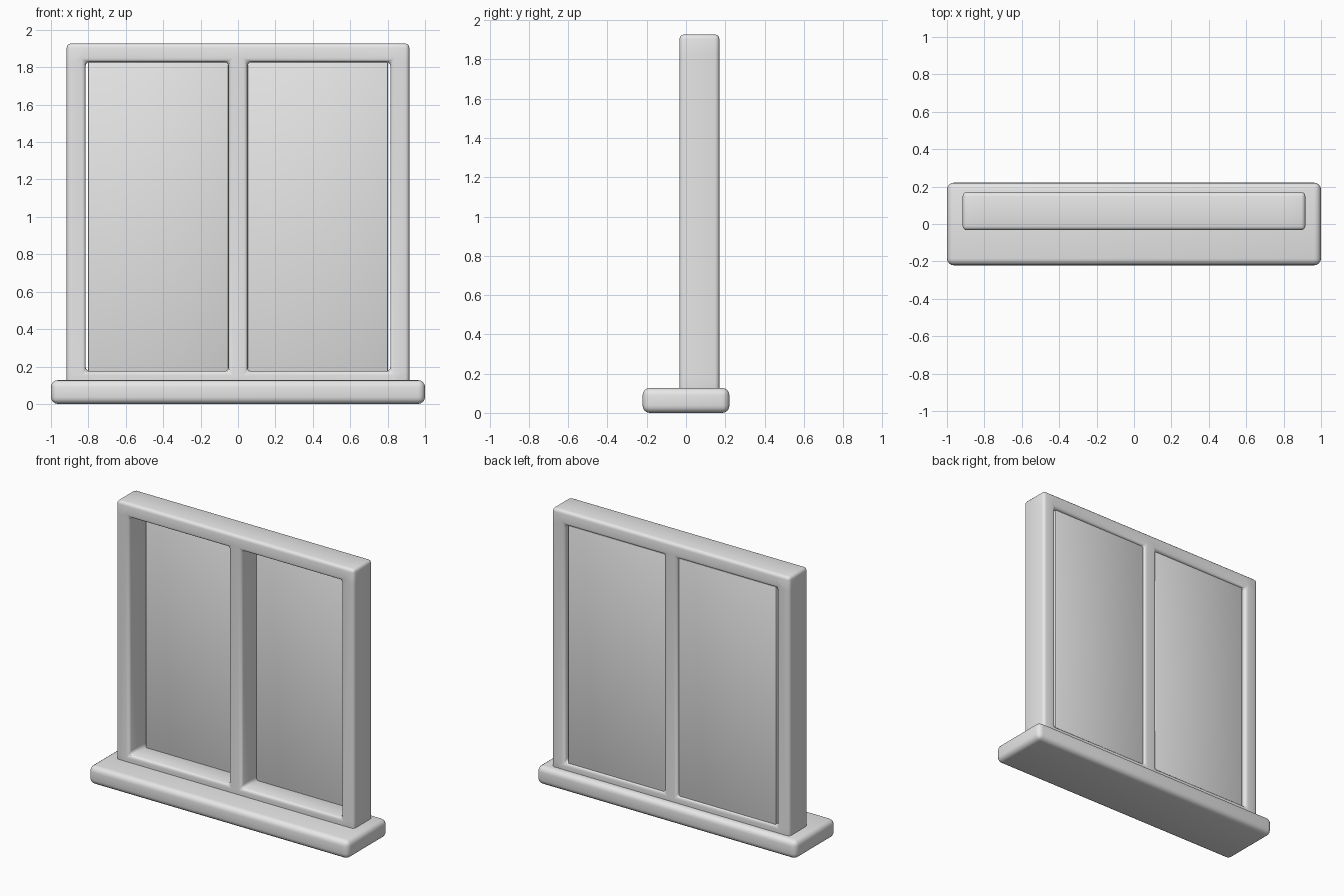
import bpy, bmesh, math

if "Cube" in bpy.data.objects:
    bpy.data.objects.remove(bpy.data.objects["Cube"])

paint = bpy.data.materials.new("light_grey")
paint.diffuse_color = (0.8, 0.8, 0.8, 1)
paint.use_nodes = True
paint.node_tree.nodes["Principled BSDF"].inputs["Base Color"].default_value = paint.diffuse_color


def finish(name, bm, bevel, segments):
    """Turn a bmesh into a smooth, rounded object."""
    bmesh.ops.recalc_face_normals(bm, faces=bm.faces)
    mesh = bpy.data.meshes.new(name)
    bm.to_mesh(mesh)
    bm.free()
    obj = bpy.data.objects.new(name, mesh)
    bpy.context.collection.objects.link(obj)
    mesh.materials.append(paint)
    mod = obj.modifiers.new("round", 'BEVEL')
    mod.width = bevel
    mod.segments = segments
    mod.limit_method = 'ANGLE'
    mod.angle_limit = math.radians(40)
    bpy.ops.object.select_all(action='DESELECT')
    obj.select_set(True)
    bpy.context.view_layer.objects.active = obj
    bpy.ops.object.modifier_apply(modifier=mod.name)
    bpy.ops.object.shade_smooth_by_angle(angle=math.radians(35))
    return obj


def box(name, x, y, z, bevel, segments=3):
    bm = bmesh.new()
    bmesh.ops.create_cube(bm, size=1)
    for v in bm.verts:
        v.co = [r[0] if c < 0 else r[1] for c, r in zip(v.co, (x, y, z))]
    return finish(name, bm, bevel, segments)


# Sill
box("sill", (-1, 1), (-0.221, 0.221), (0, 0.127), 0.037, 4)

# Frame with two openings: a grid of cells, the pane cells left out, then extruded
xs = [-0.916, -0.815, -0.05, 0.05, 0.815, 0.916]
zs = [0.07, 0.175, 1.828, 1.927]
front, back = -0.033, 0.17
bm = bmesh.new()
grid = [[bm.verts.new((x, front, z)) for z in zs] for x in xs]
for i in range(5):
    for j in range(3):
        if j == 1 and i in (1, 3):
            continue
        bm.faces.new((grid[i][j], grid[i + 1][j], grid[i + 1][j + 1], grid[i][j + 1]))
ext = bmesh.ops.extrude_face_region(bm, geom=bm.faces[:], use_keep_orig=True)
for v in ext["geom"]:
    if isinstance(v, bmesh.types.BMVert):
        v.co.y = back
finish("window_frame", bm, 0.022, 3)

# Panes, set near the back with a narrow gap at the outer edge
for side, name in ((-1, "left_pane"), (1, "right_pane")):
    box(name, sorted((side * 0.05, side * 0.802)), (0.125, 0.155),
        (0.165, 1.828), 0.008, 2)
